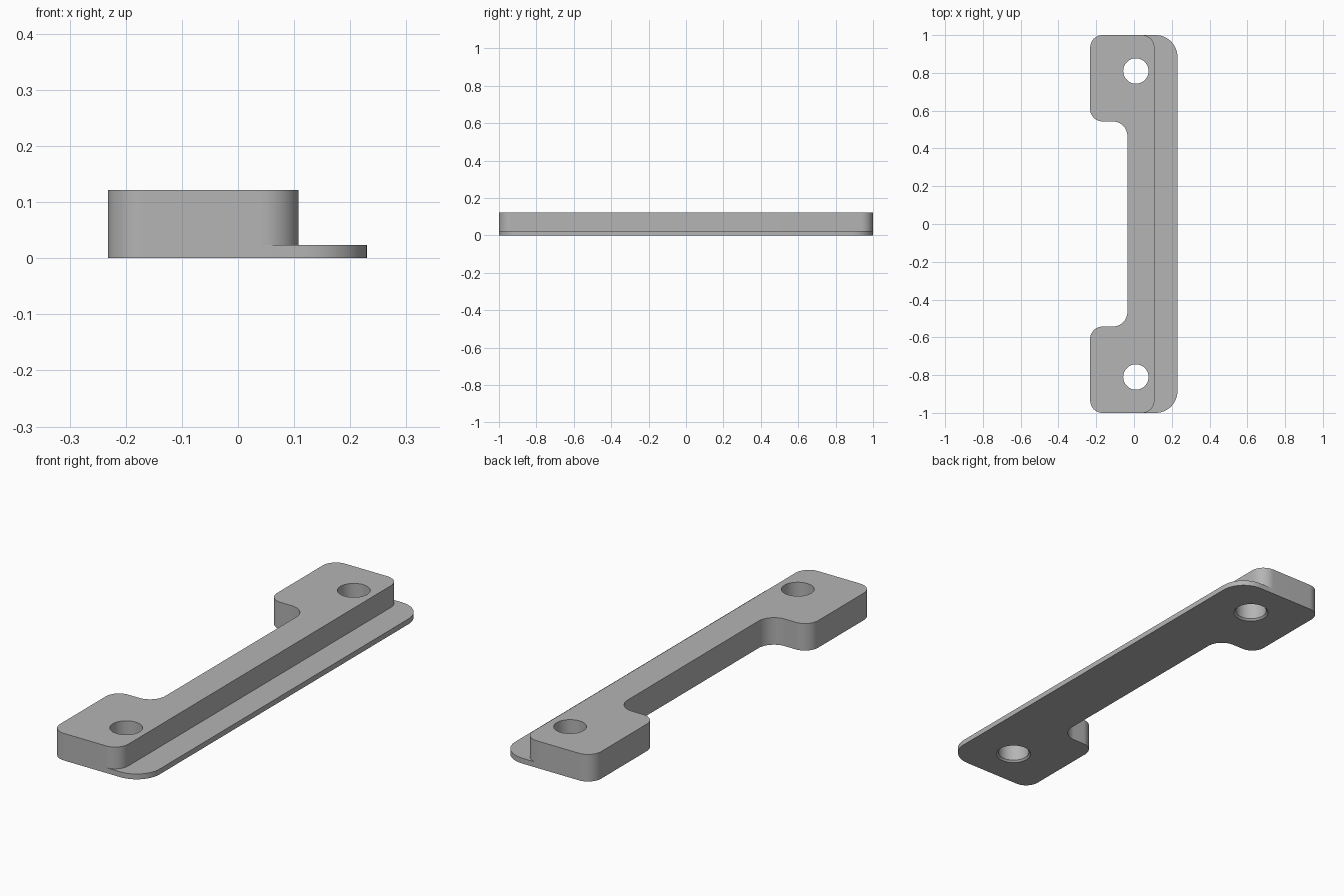
import bpy, bmesh, math
from mathutils import Vector

if "Cube" in bpy.data.objects:
    bpy.data.objects.remove(bpy.data.objects["Cube"])

HEIGHT, FLANGE_TOP = 0.122, 0.024
LEFT, WEB, STEP, RIGHT = -0.232, -0.035, 0.108, 0.23
ARM = 0.543          # inner edge of the end pads
SMALL_R, INNER_R, FLANGE_R = 0.065, 0.077, 0.115
HOLE_X, HOLE_Y, HOLE_R = 0.01, 0.81, 0.067

grey = bpy.data.materials.new("plain grey")
grey.use_nodes = True
colour = (0.46, 0.46, 0.46, 1)
grey.diffuse_color = colour
grey.node_tree.nodes["Principled BSDF"].inputs["Base Color"].default_value = colour


def rounded(corners, steps=12):
    """Replace each (x, y, radius) corner with a tangent arc."""
    pts = []
    for i, (x, y, r) in enumerate(corners):
        p = Vector((x, y))
        if r == 0:
            pts.append(p)
            continue
        a = (Vector(corners[i - 1][:2]) - p).normalized()
        b = (Vector(corners[(i + 1) % len(corners)][:2]) - p).normalized()
        centre = p + (a + b) * r          # all corners are square
        for k in range(steps + 1):
            t = k / steps * math.pi / 2
            pts.append(centre - b * r * math.cos(t) - a * r * math.sin(t))
    return pts


def loft(name, rings):
    """Closed solid through a stack of (outline, z) rings."""
    bm = bmesh.new()
    loops = [[bm.verts.new((p.x, p.y, z)) for p in pts] for pts, z in rings]
    bm.faces.new(loops[0])
    bm.faces.new(loops[-1])
    n = len(loops[0])
    for low, high in zip(loops, loops[1:]):
        for i in range(n):
            j = (i + 1) % n
            bm.faces.new((low[i], low[j], high[j], high[i]))
    bmesh.ops.recalc_face_normals(bm, faces=bm.faces)
    mesh = bpy.data.meshes.new(name)
    bm.to_mesh(mesh)
    bm.free()
    obj = bpy.data.objects.new(name, mesh)
    mesh.materials.append(grey)
    bpy.context.collection.objects.link(obj)
    return obj


def circle(x, y, r, n=48):
    return [Vector((x + r * math.cos(2 * math.pi * i / n),
                    y + r * math.sin(2 * math.pi * i / n))) for i in range(n)]


# Full bracket outline: two end pads joined by a narrow web
outline = rounded([
    (LEFT, -1, SMALL_R), (RIGHT, -1, FLANGE_R),
    (RIGHT, 1, FLANGE_R), (LEFT, 1, SMALL_R),
    (LEFT, ARM, SMALL_R), (WEB, ARM, INNER_R),
    (WEB, -ARM, INNER_R), (LEFT, -ARM, SMALL_R)])
bracket = loft("bracket", [(outline, 0), (outline, HEIGHT)])

# Material removed above the thin flange
step = rounded([
    (0.5, -1.2, 0), (STEP - SMALL_R, -1.2, 0), (STEP - SMALL_R, -1, 0),
    (STEP, -1, SMALL_R), (STEP, 1, SMALL_R),
    (STEP - SMALL_R, 1, 0), (STEP - SMALL_R, 1.2, 0), (0.5, 1.2, 0)])
cutters = [loft("flange_cutter", [(step, FLANGE_TOP), (step, 0.3)])]

# Screw holes with a slight chamfer underneath
for y in (-HOLE_Y, HOLE_Y):
    cutters.append(loft("hole_cutter", [
        (circle(HOLE_X, y, HOLE_R + 0.016), -0.008),
        (circle(HOLE_X, y, HOLE_R), 0.008),
        (circle(HOLE_X, y, HOLE_R), 0.3)]))

bpy.ops.object.select_all(action='DESELECT')
bracket.select_set(True)
bpy.context.view_layer.objects.active = bracket
for cutter in cutters:
    cutter.hide_render = True
    mod = bracket.modifiers.new("cut", 'BOOLEAN')
    mod.operation = 'DIFFERENCE'
    mod.solver = 'EXACT'
    mod.object = cutter
    bpy.ops.object.modifier_apply(modifier=mod.name)
    bpy.data.objects.remove(cutter)

bpy.ops.object.shade_smooth_by_angle(angle=math.radians(30))
